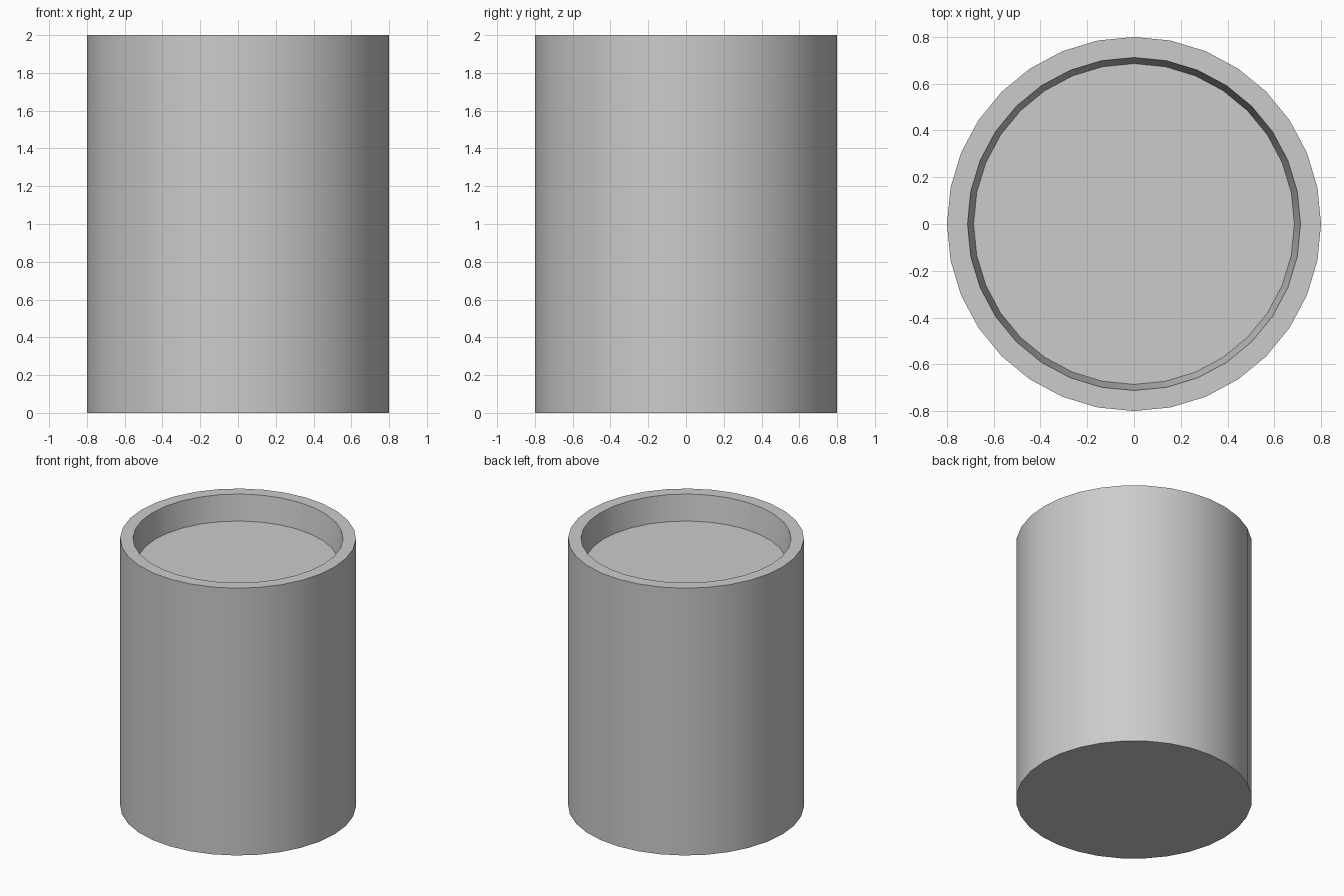
import bpy, bmesh, math

if "Cube" in bpy.data.objects:
    bpy.data.objects.remove(bpy.data.objects["Cube"])

SIDES = 32
# (radius, height) from the base, up the outer wall, over the rim, down to the recessed top
PROFILE = [(0.80, 0.0), (0.80, 2.0), (0.712, 2.0), (0.686, 1.81)]


def ring(bm, radius, z):
    step = math.tau / SIDES
    return [bm.verts.new((radius * math.cos(i * step), radius * math.sin(i * step), z))
            for i in range(SIDES)]


# Cup body: stacked rings joined by wall quads
bm = bmesh.new()
rings = [ring(bm, r, z) for r, z in PROFILE]
for low, high in zip(rings, rings[1:]):
    for i in range(SIDES):
        j = (i + 1) % SIDES
        bm.faces.new((low[i], low[j], high[j], high[i]))

# Flat base and recessed top surface
bm.faces.new(rings[0][::-1])
bm.faces.new(rings[-1])

mesh = bpy.data.meshes.new("cup")
bm.to_mesh(mesh)
bm.free()
cup = bpy.data.objects.new("cup", mesh)
bpy.context.collection.objects.link(cup)

# Smooth walls, crisp rim and base edges
bpy.context.view_layer.objects.active = cup
cup.select_set(True)
bpy.ops.object.shade_smooth_by_angle(angle=math.radians(30))
